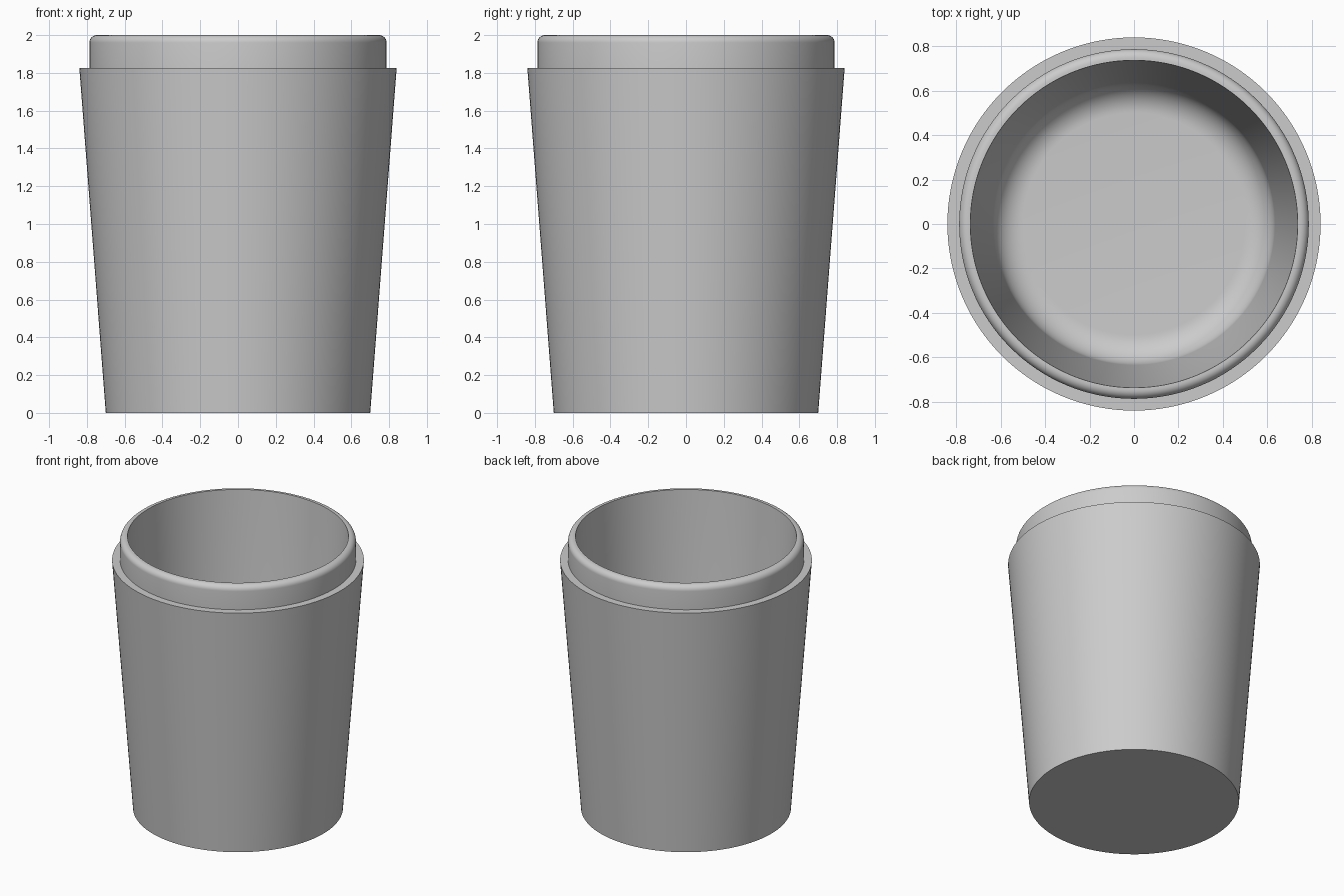
import bpy, bmesh, math
from mathutils import Vector

cube = bpy.data.objects.get("Cube")
if cube:
    bpy.data.objects.remove(cube, do_unlink=True)

SEGMENTS = 128

# Single plain grey
grey = bpy.data.materials.new("plain grey")
grey.use_nodes = True
colour = (0.6, 0.6, 0.6, 1)
grey.diffuse_color = colour
grey.node_tree.nodes["Principled BSDF"].inputs["Base Color"].default_value = colour


def arc(cx, cz, radius, start, end, steps):
    """Points on a circular fillet, angles in degrees."""
    angles = [math.radians(start + (end - start) * i / steps) for i in range(steps + 1)]
    return [(cx + radius * math.cos(a), cz + radius * math.sin(a)) for a in angles]


def lathe(name, profile, material):
    """Revolve an (r, z) profile around the z axis into a closed solid."""
    bm = bmesh.new()
    verts = [bm.verts.new((r, 0, z)) for r, z in profile]
    edges = [bm.edges.new(pair) for pair in zip(verts, verts[1:])]
    bmesh.ops.spin(bm, geom=verts + edges, cent=(0, 0, 0), axis=(0, 0, 1),
                   angle=math.tau, steps=SEGMENTS, use_duplicate=False)
    bmesh.ops.remove_doubles(bm, verts=bm.verts, dist=0.0005)
    bmesh.ops.recalc_face_normals(bm, faces=bm.faces)
    mesh = bpy.data.meshes.new(name)
    bm.to_mesh(mesh)
    bm.free()
    mesh.materials.append(material)
    obj = bpy.data.objects.new(name, mesh)
    bpy.context.collection.objects.link(obj)
    bpy.ops.object.select_all(action="DESELECT")
    obj.select_set(True)
    bpy.context.view_layer.objects.active = obj
    bpy.ops.object.shade_smooth_by_angle(angle=math.radians(30))
    return obj


# Tapered outside, shoulder and stepped neck with a rounded lip
outside = [(0, 0), (0.7, 0), (0.84, 1.825), (0.787, 1.825)]
lip = arc(0.747, 1.96, 0.04, 0, 90, 8)

# Tapered cavity with a rounded floor corner
floor_z, fillet, flat_radius = 0.12, 0.135, 0.5
cavity = [(0.737, 2.0)] + arc(flat_radius, floor_z + fillet, fillet, -3.5, -90, 12)

lathe("cup_body", outside + lip + cavity + [(0, floor_z)], grey)
